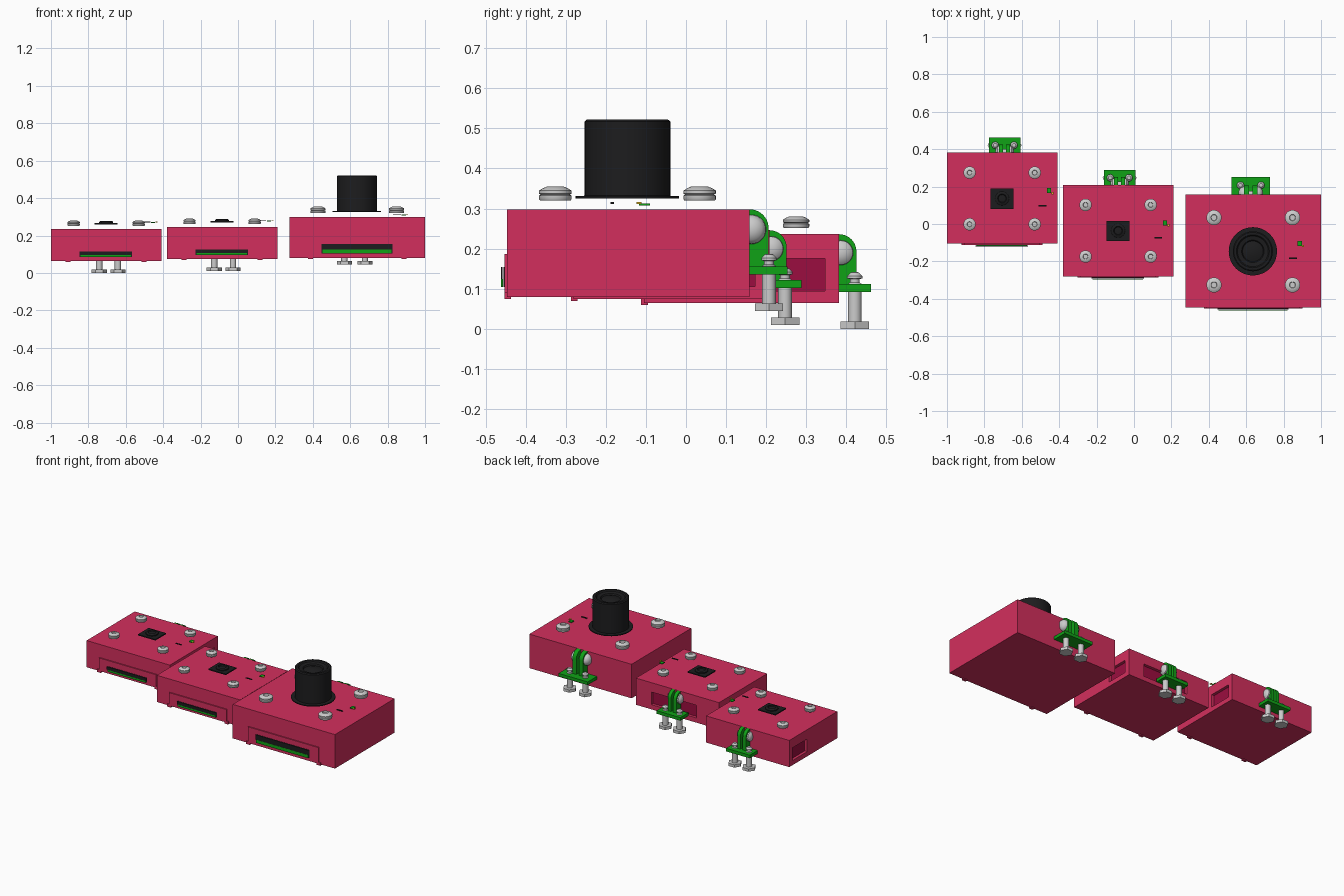
import bpy, bmesh, math
from mathutils import Matrix, Vector

if "Cube" in bpy.data.objects:
    bpy.data.objects.remove(bpy.data.objects["Cube"])


def material(name, rgb):
    m = bpy.data.materials.new(name)
    m.diffuse_color = (*rgb, 1)
    m.use_nodes = True
    m.node_tree.nodes["Principled BSDF"].inputs["Base Color"].default_value = m.diffuse_color
    return m


PINK = material("pink", (0.65, 0.028, 0.11))
DARK = material("dark_pink", (0.33, 0.004, 0.05))
GREEN = material("green", (0.005, 0.36, 0.008))
BLACK = material("black", (0.012, 0.012, 0.013))
YELLOW = material("yellow", (0.8, 0.5, 0.02))


def finish(name, bm, mat=None, smooth=False):
    bmesh.ops.recalc_face_normals(bm, faces=bm.faces)
    me = bpy.data.meshes.new(name)
    bm.to_mesh(me)
    bm.free()
    ob = bpy.data.objects.new(name, me)
    bpy.context.collection.objects.link(ob)
    if mat:
        me.materials.append(mat)
    if smooth:
        bpy.ops.object.select_all(action='DESELECT')
        ob.select_set(True)
        bpy.context.view_layer.objects.active = ob
        bpy.ops.object.shade_smooth_by_angle(angle=math.radians(35))
    return ob


def box(name, x0, x1, y0, y1, z0, z1, mat=None):
    bm = bmesh.new()
    m = Matrix.Translation(((x0 + x1) / 2, (y0 + y1) / 2, (z0 + z1) / 2))
    bmesh.ops.create_cube(bm, size=1, matrix=m @ Matrix.Diagonal((x1 - x0, y1 - y0, z1 - z0, 1)))
    return finish(name, bm, mat)


def lathe(name, profile, loc, mat=None, sides=32, axis='Z', scale=1):
    """Revolve (radius, height) points around an axis through loc."""
    bm = bmesh.new()
    rings = []
    for r, h in profile:
        if r == 0:
            rings.append([bm.verts.new((0, 0, h * scale))] * sides)
        else:
            rings.append([bm.verts.new((r * scale * math.cos(a), r * scale * math.sin(a), h * scale))
                          for a in (math.tau * i / sides for i in range(sides))])
    for a, b in zip(rings, rings[1:]):
        for i in range(sides):
            j = (i + 1) % sides
            bm.faces.new(list(dict.fromkeys((a[i], a[j], b[j], b[i]))))
    m = Matrix.Translation(loc)
    if axis == 'X':
        m = m @ Matrix.Rotation(math.pi / 2, 4, 'Y')
    bm.transform(m)
    return finish(name, bm, mat, sides > 8)


def prism_x(name, yz, x0, x1, mat):
    """Extrude a side profile along x."""
    bm = bmesh.new()
    f = bm.faces.new([bm.verts.new((x0, y, z)) for y, z in yz])
    ext = bmesh.ops.extrude_face_region(bm, geom=[f])['geom']
    bmesh.ops.translate(bm, verts=[v for v in ext if isinstance(v, bmesh.types.BMVert)],
                        vec=Vector((x1 - x0, 0, 0)))
    return finish(name, bm, mat, True)


def recess(body, name, b, panel):
    """Cut a pocket in the housing and line its floor."""
    c = box(name + "_cutter", *b)
    c.hide_render = True
    c.hide_viewport = True
    c.display_type = 'WIRE'
    mod = body.modifiers.new(name, 'BOOLEAN')
    mod.operation, mod.object, mod.solver = 'DIFFERENCE', c, 'EXACT'
    box(name + "_panel", *panel, DARK)


SCREW = [(0, 0), (.031, 0), (.033, .003), (.033, .010), (.029, .012), (.033, .014), (.033, .020),
         (.027, .024), (.018, .028), (.014, .028), (.012, .022), (0, .022)]


def unit(n, x0, x1, y0, y1, z0, z1, k, bx, base, bolt_z, bolt_dx, big):
    cx = (x0 + x1) / 2
    # housing and raised front frame
    body = box(n + "_housing", x0, x1, y0, y1, z0, z1, PINK)
    fw, fy, ft = .203 * k, y0 - .007, z0 + .087 * k
    box(n + "_front_frame", cx - fw, cx + fw, fy, y0 + .004, z0 + .004, ft, PINK)
    for s in (-1, 1):
        box(n + "_front_tab", cx + s * fw - .013, cx + s * fw + .013, fy, y0 + .01, z0 - .006, z0 + .012, PINK)

    # card slot with green board edge
    sw, sz = .14 * k if not big else .19, z0 + .02 * k
    sx = cx - .002
    h = .03 if not big else .05
    box(n + "_slot", sx - sw, sx + sw, fy - .002, y0 + .01, sz, sz + h, BLACK)
    box(n + "_slot_board", sx - sw + .005, sx + sw - .005, fy - .009, fy - .004, sz, sz + h * .4, GREEN)
    box(n + "_slot_card", sx - sw, sx + sw, fy - .008, fy - .005, sz + h * .4, sz + h, BLACK)

    # four floating cover screws
    zs = z1 + (.022 if big else .016)
    my = (-.146 if big else (y0 + y1) / 2 - (.002 if n == "left" else 0))
    for sxn in (-1, 1):
        for sy in (-1, 1):
            px, py = cx + sxn * (.21 if big else .174), my + sy * (.18 if big else .138)
            lathe(n + "_cover_screw", SCREW, (px, py, zs), None, 28, scale=k)

    # lens
    if big:
        lathe(n + "_lens", [(0, 0), (.129, 0), (.129, .006), (.107, .007), (.107, .192), (.101, .197),
                            (.088, .197), (.082, .190), (.060, .186), (.055, .178), (.03, .186), (0, .189)],
              (cx - .002, my, z1 + .027), BLACK, 48)
    else:
        box(n + "_sensor_plate", cx - .062, cx + .062, my - .055, my + .053, z1 + .024, z1 + .031, BLACK)
        lathe(n + "_sensor_lens", [(0, 0), (.037, 0), (.037, .006), (.032, .010), (.024, .011), (.02, .006), (0, .009)],
              (cx, my, z1 + .031), BLACK, 24)

    # indicator parts on top
    lx, ly, lz = cx + .25 * k * (.815 if big else 1), my + .042, z1 + .03
    if big:
        lx, lz = .885, z1 + .01
    box(n + "_indicator_green", lx - .01, lx + .012, ly - .013, ly + .014, lz, lz + .005, GREEN)
    box(n + "_indicator_yellow", lx + .014, lx + .025, ly - .02, ly - .007, lz + .004, lz + .008, YELLOW)
    box(n + "_indicator_bar", lx - .056, lx - .014, ly - .084, ly - .076, lz + .004, lz + .008, BLACK)

    # hinge bracket: base plate and two rounded lugs
    hw, depth, r = .084 * k, .08 * (1.17 if big else 1), .043 if not big else .047
    box(n + "_bracket_base", bx - hw, bx + hw, y1 - .002, y1 + depth, base, base + .02, GREEN)
    cz = z1 - r
    arc = [(y1 + r * math.cos(a), cz + r * math.sin(a)) for a in (math.pi / 2 * i / 10 for i in range(11))]
    lug = [(y1 - .003, base + .01), (y1 + r, base + .01)] + arc + [(y1 - .003, z1 - .0005)]
    for s in (-1, 1):
        a, b = sorted((bx + s * .008 * k, bx + s * .030 * k))
        prism_x(n + "_bracket_lug", lug, a, b, GREEN)
        # hinge pin heads
        d = s * k
        lathe(n + "_pin_head", [(0, 0), (.031, 0), (.030, d * .007), (.022, d * .015), (.010, d * .019), (0, d * .02)],
              (bx + s * .030 * k, y1 + .004, cz - .003), None, 28, 'X', 1 if not big else 1.18)
    lathe(n + "_hinge_pin", [(0, -.03 * k), (.014, -.03 * k), (.014, .03 * k), (0, .03 * k)],
          (bx, y1 + .004, cz - .003), None, 20, 'X')

    # adjusting bolts with hexagon heads
    by = y1 + (.048 if big else .039)
    for s in (-1, 1):
        px = bx + s * bolt_dx
        lathe(n + "_bolt_head", [(0, 0), (.041, 0), (.041, .018), (0, .018)], (px, by, bolt_z), None, 6)
        lathe(n + "_bolt_shaft", [(0, .015), (.017, .015), (.017, .112), (.012, .116), (.012, .124), (.019, .126),
                                  (.019, .132), (.010, .141), (0, .142)], (px, by, bolt_z), None, 24)
    return body


left = unit("left", -1.0, -.41, -.105, .382, .065, .236, 1, -.692, .092, 0, .05, False)
middle = unit("middle", -.38, .21, -.28, .208, .075, .246, 1, -.077, .102, .01, .05, False)
right = unit("right", .275, 1.0, -.446, .159, .08, .298, 1.23, .624, .135, .045, .055, True)

# connector pockets on the small housings
recess(left, "left_side_pocket_a", (-.43, -.39, .20, .347, .095, .176), (-.432, -.428, .20, .347, .095, .176))
recess(left, "left_side_pocket_b", (-1.02, -.98, .20, .347, .095, .176), (-.982, -.978, .20, .347, .095, .176))
recess(middle, "middle_side_pocket", (.19, .23, .03, .172, .105, .186), (.188, .192, .03, .172, .105, .186))
recess(middle, "middle_back_pocket", (-.22, .10, .188, .23, .105, .186), (-.22, .10, .186, .190, .105, .186))
